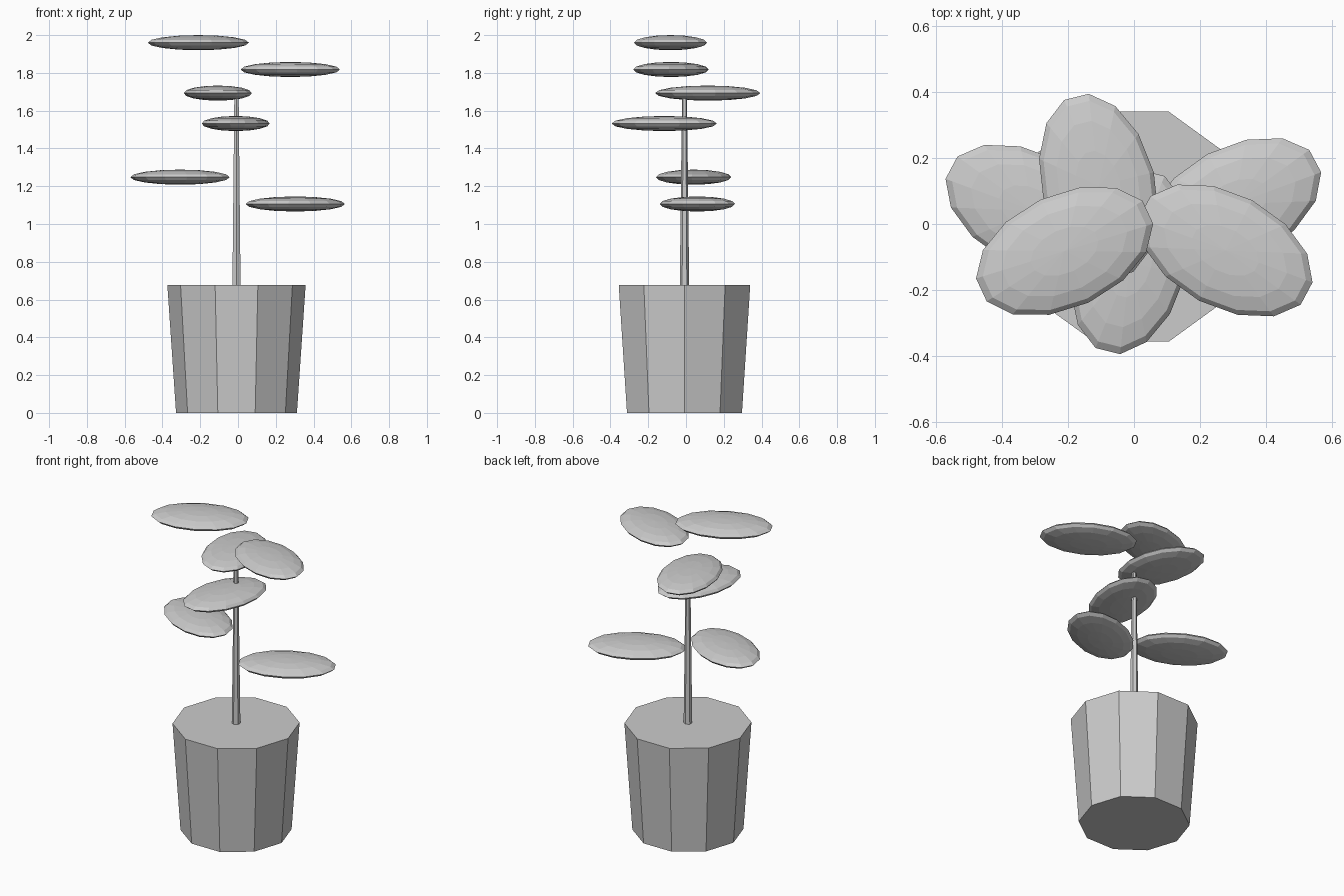
import bpy
import math

if "Cube" in bpy.data.objects:
    bpy.data.objects.remove(bpy.data.objects["Cube"])

# One plain grey for the whole plant
grey = bpy.data.materials.new("plain_grey")
grey.diffuse_color = (0.6, 0.6, 0.6, 1)
grey.use_nodes = True
grey.node_tree.nodes["Principled BSDF"].inputs["Base Color"].default_value = grey.diffuse_color

CX = CY = -0.008   # pot and stem axis


def finish(name):
    ob = bpy.context.object
    ob.name = name
    ob.data.materials.append(grey)
    return ob


def tapered(name, sides, r_bottom, r_top, z0, z1, turn):
    bpy.ops.mesh.primitive_cone_add(
        vertices=sides, radius1=r_bottom, radius2=r_top, depth=z1 - z0,
        location=(CX, CY, (z0 + z1) / 2), rotation=(0, 0, math.radians(turn)))
    return finish(name)


def leaf(name, x, y, z, angle):
    bpy.ops.mesh.primitive_uv_sphere_add(
        segments=14, ring_count=8, radius=1,
        location=(x, y, z), rotation=(0, 0, math.radians(angle)))
    ob = finish(name)
    ob.scale = (0.285, 0.172, 0.04)
    return ob


# Ten-sided pot, filled to the rim
tapered("pot", 10, 0.32, 0.366, 0, 0.677, 90)

# Thin stem
tapered("stem", 6, 0.025, 0.013, 0.67, 1.69, 0)

# Flat oval leaves: centre and direction of the long axis
leaves = [
    (-0.210, -0.082, 1.960, 25),
    (0.277, -0.080, 1.818, -28),
    (-0.107, 0.115, 1.693, 104),
    (-0.012, -0.115, 1.532, 76),
    (-0.307, 0.040, 1.248, 152),
    (0.303, 0.060, 1.106, 28),
]
for i, (x, y, z, a) in enumerate(leaves):
    leaf(f"leaf_{i + 1}", x, y, z, a)
